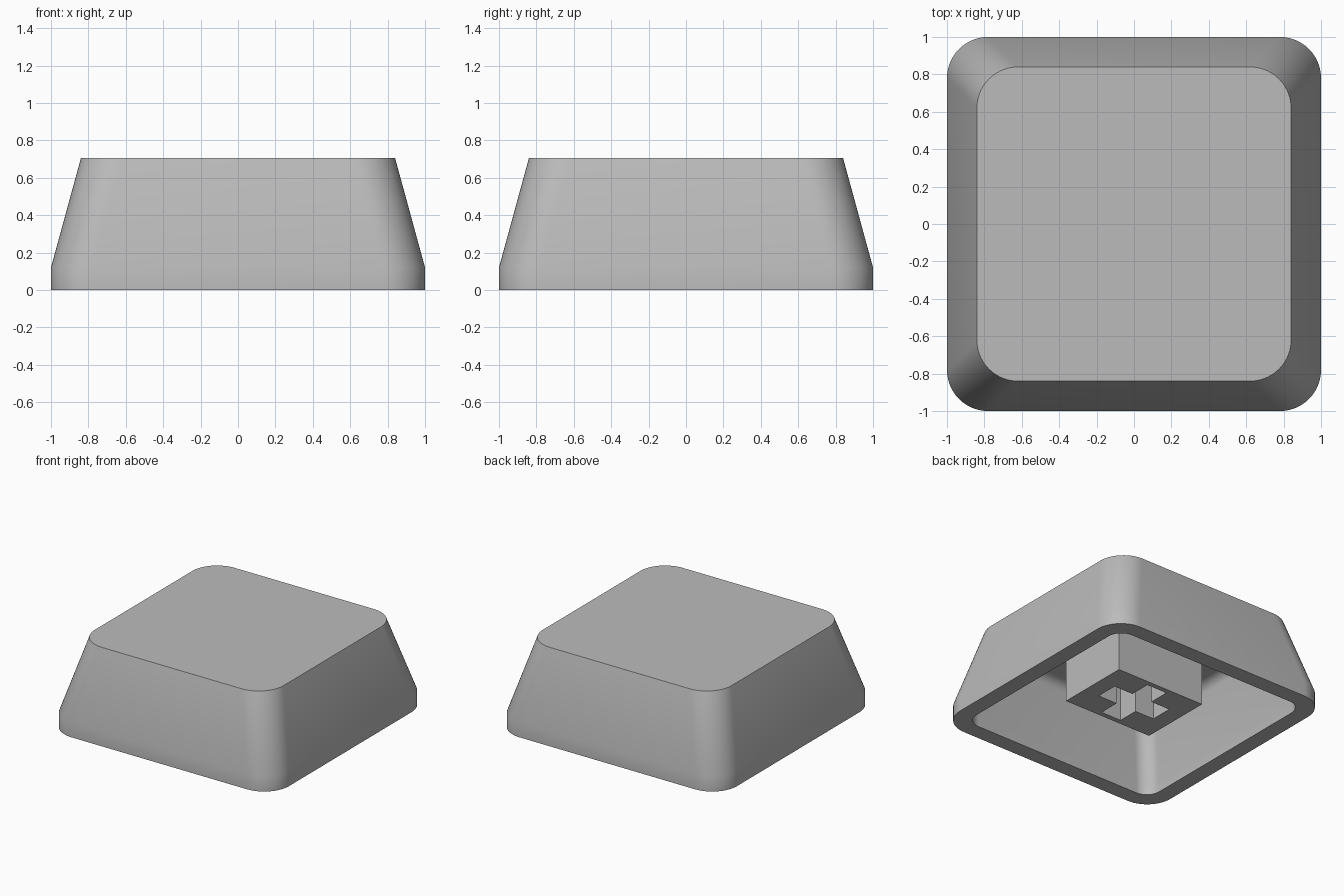
import bpy, bmesh, math

cube = bpy.data.objects.get("Cube")
if cube:
    bpy.data.objects.remove(cube, do_unlink=True)

grey = bpy.data.materials.new("plain_grey")
grey.use_nodes = True
colour = (0.5, 0.5, 0.5, 1)
grey.diffuse_color = colour
grey.node_tree.nodes["Principled BSDF"].inputs["Base Color"].default_value = colour


def finish(bm, name):
    bmesh.ops.recalc_face_normals(bm, faces=bm.faces)
    mesh = bpy.data.meshes.new(name)
    bm.to_mesh(mesh)
    bm.free()
    mesh.materials.append(grey)
    obj = bpy.data.objects.new(name, mesh)
    bpy.context.collection.objects.link(obj)
    return obj


def rounded_ring(bm, half, radius, z, steps=14):
    """Ring of vertices along a rounded square."""
    ring = []
    for corner in range(4):
        mid = math.radians(45 + 90 * corner)
        cx = math.copysign(half - radius, math.cos(mid))
        cy = math.copysign(half - radius, math.sin(mid))
        for i in range(steps + 1):
            a = math.radians(90 * corner + 90 * i / steps)
            ring.append(bm.verts.new((cx + radius * math.cos(a), cy + radius * math.sin(a), z)))
    return ring


# Cap shell: from the top face down the outside, under the rim and up the cavity
ceiling = 0.57
fillet = 0.08
sections = [(0.84, 0.22, 0.705), (1.0, 0.22, 0.12), (1.0, 0.22, 0.0), (0.87, 0.12, 0.0), (0.87, 0.12, 0.08)]
for i in range(6):
    a = math.radians(18 * i)
    inset = fillet * (1 - math.cos(a))
    sections.append((0.76 - inset, 0.12 - inset / 2, ceiling - fillet * (1 - math.sin(a))))

bm = bmesh.new()
rings = [rounded_ring(bm, *s) for s in sections]
for upper, lower in zip(rings, rings[1:]):
    n = len(upper)
    for i in range(n):
        j = (i + 1) % n
        bm.faces.new((upper[i], upper[j], lower[j], lower[i]))
bm.faces.new(rings[0])
bm.faces.new(rings[-1])
cap = finish(bm, "cap_shell")

# Stem: rectangular block with a cross-shaped socket in its underside
arm, slot, bottom = 0.26, 0.09, 0.095
xs = [-0.395, -arm, -slot, slot, arm, 0.395]
ys = [-0.30, -arm, -slot, slot, arm, 0.30]
bm = bmesh.new()
grid = [[bm.verts.new((x, y, bottom)) for y in ys] for x in xs]
for i in range(5):
    for j in range(5):
        in_cross = (i == 2 and 0 < j < 4) or (j == 2 and 0 < i < 4)
        if not in_cross:
            bm.faces.new((grid[i][j], grid[i + 1][j], grid[i + 1][j + 1], grid[i][j + 1]))
bmesh.ops.delete(bm, geom=[v for v in bm.verts if not v.link_faces], context='VERTS')
extruded = bmesh.ops.extrude_face_region(bm, geom=bm.faces[:], use_keep_orig=True)
for v in extruded["geom"]:
    if isinstance(v, bmesh.types.BMVert):
        v.co.z = ceiling + 0.01
finish(bm, "stem")

# Smooth the shell, keeping the rim and top edges sharp
bpy.ops.object.select_all(action='DESELECT')
cap.select_set(True)
bpy.context.view_layer.objects.active = cap
bpy.ops.object.shade_smooth_by_angle(angle=math.radians(35))
